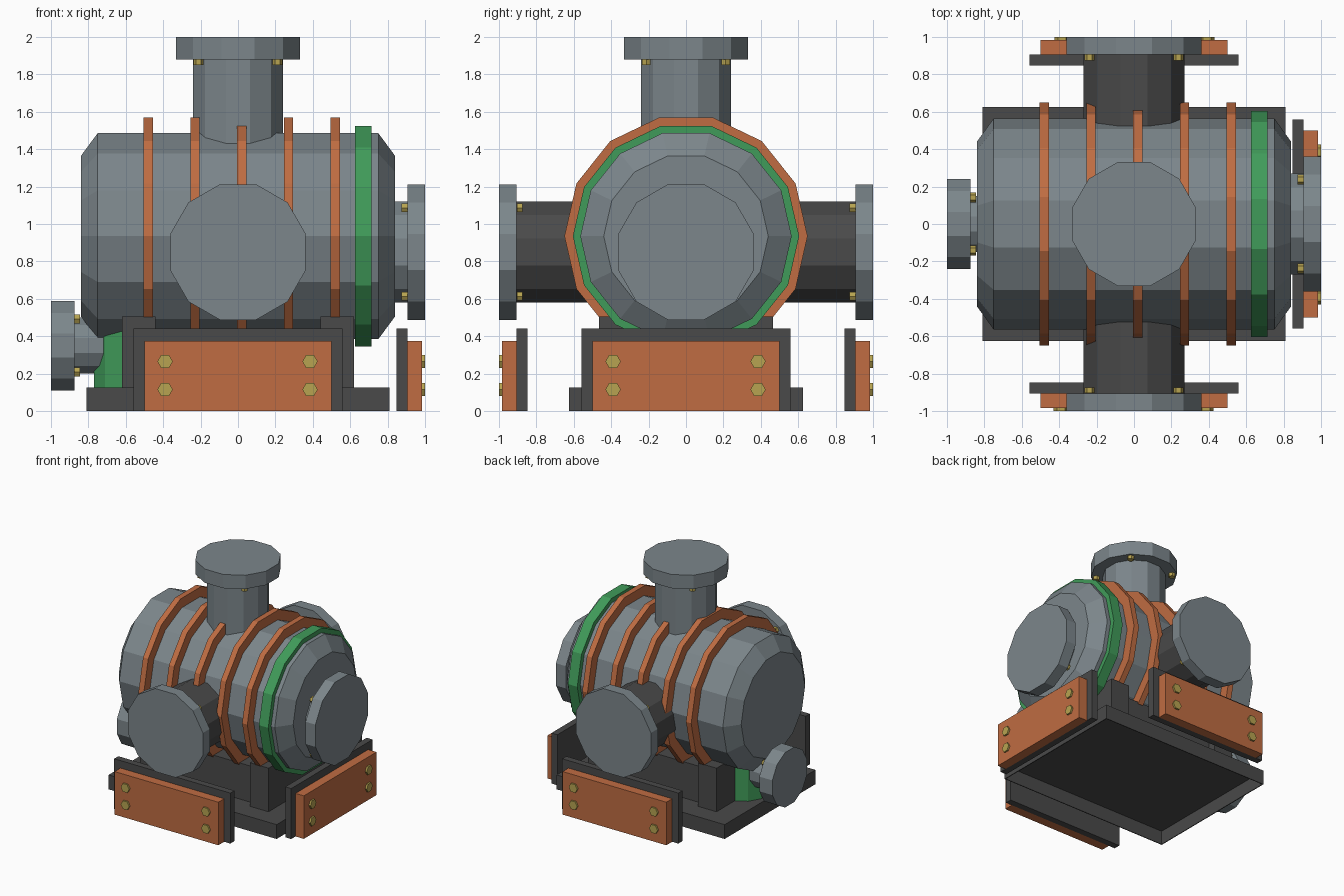
import bpy, bmesh, math
from mathutils import Matrix, Vector

if "Cube" in bpy.data.objects:
    bpy.data.objects.remove(bpy.data.objects["Cube"])


def mat(name, rgb):
    m = bpy.data.materials.new(name)
    m.diffuse_color = (*[(c / 255) ** 2.2 for c in rgb], 1)
    m.use_nodes = True
    m.node_tree.nodes["Principled BSDF"].inputs["Base Color"].default_value = m.diffuse_color
    return m


GREY = mat("steel_grey", (123, 133, 138))
DARK = mat("dark_iron", (75, 75, 75))
COPPER = mat("copper_orange", (190, 108, 68))
GREEN = mat("painted_green", (66, 154, 90))
BRASS = mat("brass", (182, 162, 82))


def finish(name, bm, material, rot=0):
    bmesh.ops.recalc_face_normals(bm, faces=bm.faces)
    bm.transform(Matrix.Rotation(rot, 4, 'Z'))
    me = bpy.data.meshes.new(name)
    bm.to_mesh(me)
    bm.free()
    me.materials.append(material)
    ob = bpy.data.objects.new(name, me)
    bpy.context.collection.objects.link(ob)
    return ob


def box(name, lo, hi, material, rot=0):
    bm = bmesh.new()
    bmesh.ops.create_cube(bm, size=1)
    for v in bm.verts:
        v.co = [l + (c + 0.5) * (h - l) for c, l, h in zip(v.co, lo, hi)]
    return finish(name, bm, material, rot)


def turned(name, axis, centre, profile, sides, phase, material, rot=0):
    """Prism around an axis; profile is (position along axis, radius) pairs."""
    a = 'xyz'.index(axis)
    u, w = [i for i in range(3) if i != a]
    bm = bmesh.new()
    rings = []
    for t, r in profile:
        ring = []
        for k in range(sides):
            ang = math.radians(phase) + math.tau * k / sides
            p = Vector(centre)
            p[a] = t
            p[u] += r * math.cos(ang)
            p[w] += r * math.sin(ang)
            ring.append(bm.verts.new(p))
        rings.append(ring)
    for r0, r1 in zip(rings, rings[1:]):
        for k in range(sides):
            j = (k + 1) % sides
            bm.faces.new((r0[k], r0[j], r1[j], r1[k]))
    bm.faces.new(rings[0])
    bm.faces.new(rings[-1])
    return finish(name, bm, material, rot)


def port(name, axis, centre, start, joint, end, r_pipe, r_flange, r_bolt, pipe_mat):
    """Pipe stub, closing flange and four bolts behind the flange."""
    turned(name + "_pipe", axis, centre, [(start, r_pipe), (joint, r_pipe)], 12, 15, pipe_mat)
    turned(name + "_flange", axis, centre, [(joint, r_flange), (end, r_flange)], 12, 15, GREY)
    a = 'xyz'.index(axis)
    u, w = [i for i in range(3) if i != a]
    back = joint - math.copysign(0.03, end - joint)
    for k in range(4):
        c = list(centre)
        c[u] += r_bolt * math.cos(math.pi / 4 + k * math.pi / 2)
        c[w] += r_bolt * math.sin(math.pi / 4 + k * math.pi / 2)
        turned(f"{name}_bolt_{k}", axis, c, [(back, 0.027), (joint + 0.001, 0.027)], 6, 0, BRASS)


# Main vessel with bands
AX = (0, 0, 0.935)
turned("vessel", 'x', AX, [(-0.84, 0.44), (-0.75, 0.565), (0.75, 0.565), (0.84, 0.44)], 14, 0, GREY)
for i in range(5):
    x = -0.48 + 0.25 * i
    turned(f"band_{i}", 'x', AX, [(x - 0.025, 0.65), (x + 0.025, 0.65)], 14, 0, COPPER)
turned("end_collar", 'x', AX, [(0.625, 0.605), (0.715, 0.605)], 14, 0, GREEN)

# Ports
port("top_port", 'z', (0, 0, 0), 1.3, 1.88, 2.0, 0.248, 0.342, 0.30, GREY)
port("front_port", 'y', (0, 0, 0.85), -0.3, -0.905, -1.0, 0.28, 0.375, 0.335, DARK)
port("back_port", 'y', (0, 0, 0.85), 0.3, 0.905, 1.0, 0.28, 0.375, 0.335, DARK)
port("right_port", 'x', (0, 0, 0.85), 0.7, 0.905, 1.0, 0.28, 0.375, 0.335, GREY)
port("drain_port", 'x', (0, 0, 0.35), -0.6, -0.875, -1.0, 0.155, 0.248, 0.20, GREY)

# Sump below the vessel
turned("sump", 'z', (-0.55, 0, 0), [(0.12, 0.228), (0.6, 0.228)], 12, 15, GREEN)

# Base pan, open underneath
base = box("base_pan", (-0.81, -0.625, 0), (0.81, 0.625, 0.125), DARK)
bm = bmesh.new()
bm.from_mesh(base.data)
bmesh.ops.delete(bm, geom=[f for f in bm.faces if f.normal.z < -0.5], context='FACES_ONLY')
bm.to_mesh(base.data)
bm.free()
shell = base.modifiers.new("shell", 'SOLIDIFY')
shell.thickness = 0.01
shell.offset = -1

# Saddles and the block between them
for side, x in (("left", -0.53), ("right", 0.53)):
    box(side + "_saddle", (x - 0.09, -0.465, 0.12), (x + 0.09, 0.465, 0.505), DARK)
box("saddle_block", (-0.45, -0.4, 0.12), (0.45, 0.4, 0.44), DARK)

# Bumpers on the front, right and back
for side, deg in (("front", 0), ("right", 90), ("back", 180)):
    r = math.radians(deg)
    box(side + "_bumper_plate", (-0.56, -0.905, 0), (0.56, -0.848, 0.44), DARK, r)
    box(side + "_bumper_pad", (-0.5, -0.985, 0), (0.5, -0.904, 0.375), COPPER, r)
    for i, (x, z) in enumerate([(-0.39, 0.115), (0.385, 0.115), (-0.39, 0.265), (0.385, 0.265)]):
        turned(f"{side}_bumper_bolt_{i}", 'y', (x, 0, z), [(-1.0, 0.041), (-0.98, 0.041)], 6, 0, BRASS, r)
